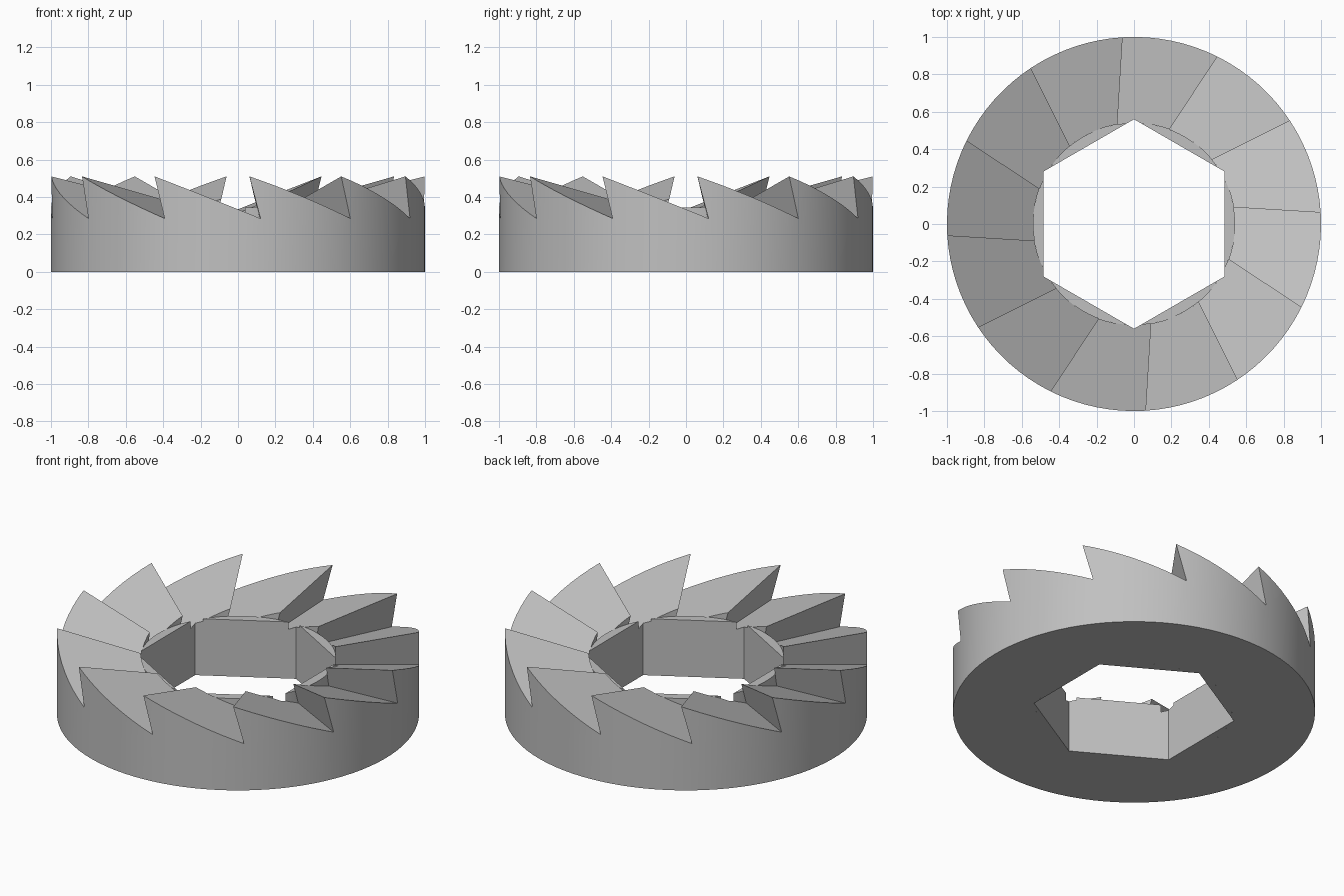
import bpy, bmesh, math
from mathutils import Vector, Matrix
from mathutils.geometry import intersect_line_sphere_2d, normal

if "Cube" in bpy.data.objects:
    bpy.data.objects.remove(bpy.data.objects["Cube"])

TEETH, STEPS = 12, 8
PITCH = 2 * math.pi / TEETH
R_OUT, R_IN, RIM_TOP, HEX_R = 1.0, 0.54, 0.345, 0.56

steel = bpy.data.materials.new("grey_steel")
steel.use_nodes = True
steel.diffuse_color = (0.53, 0.53, 0.53, 1)
steel.node_tree.nodes["Principled BSDF"].inputs["Base Color"].default_value = (0.53, 0.53, 0.53, 1)


def make_object(name, bm):
    bmesh.ops.remove_doubles(bm, verts=bm.verts, dist=0.0001)
    bmesh.ops.recalc_face_normals(bm, faces=bm.faces)
    mesh = bpy.data.meshes.new(name)
    bm.to_mesh(mesh)
    bm.free()
    mesh.materials.append(steel)
    obj = bpy.data.objects.new(name, mesh)
    bpy.context.collection.objects.link(obj)
    return obj


def prism(name, radius, sides, z0, z1):
    bm = bmesh.new()
    ring = [bm.verts.new((radius * math.sin(i * 2 * math.pi / sides),
                          radius * math.cos(i * 2 * math.pi / sides), z0)) for i in range(sides)]
    base = bm.faces.new(ring)
    top = bmesh.ops.extrude_face_region(bm, geom=[base])["geom"]
    bmesh.ops.translate(bm, vec=(0, 0, z1 - z0), verts=[v for v in top if isinstance(v, bmesh.types.BMVert)])
    if base.is_valid is False or len(bm.faces) < sides + 2:
        bm.faces.new(ring)
    return make_object(name, bm)


def on_circle(radius, angle, z):
    return Vector((radius * math.cos(angle), radius * math.sin(angle), z))


# Key points of one undercut tooth: crest line and the two valley ends
crest_out = on_circle(R_OUT, math.radians(-86.5), 0.51)
crest_in = on_circle(R_IN, math.radians(-80.5), 0.39)
root_out = on_circle(R_OUT, math.radians(-83.1), 0.285)
turn = Matrix.Rotation(PITCH, 3, "Z")
next_root_out = turn @ root_out
back_n = normal(crest_out, crest_in, next_root_out)
steep_n = normal(crest_out, crest_in, root_out)

# The valley line is where the steep face meets the previous tooth's back
valley = (turn.inverted() @ back_n).cross(steep_n)
valley *= -root_out.y / abs(valley.y) * (1 if valley.y > 0 else -1)
hit = intersect_line_sphere_2d(root_out.xy, (root_out + valley).xy, Vector((0, 0)), R_IN, False)
hit = min((h for h in hit if h), key=lambda h: h.y)
t = (hit.y - root_out.y) / valley.y
root_in = root_out + valley * t


def back_height(p):
    d = crest_out - p
    return p.z + d.dot(back_n) / back_n.z


def wall_points(radius, root):
    start = math.atan2(root.y, root.x)
    low = [on_circle(radius, start + PITCH * i / STEPS, 0) for i in range(STEPS + 1)]
    return low, [Vector((p.x, p.y, back_height(p))) for p in low]


# Toothed ring, one sector repeated around the axis
bm = bmesh.new()
low_o, top_o = wall_points(R_OUT, root_out)
low_i, top_i = wall_points(R_IN, root_in)
for k in range(TEETH):
    spin = Matrix.Rotation(k * PITCH, 3, "Z")

    def face(*pts):
        bm.faces.new([bm.verts.new(spin @ p) for p in pts])

    face(crest_out, crest_in, root_in, root_out)
    face(crest_out, *top_o, *reversed(top_i), crest_in)
    for low, top, root, crest in ((low_o, top_o, root_out, crest_out), (low_i, top_i, root_in, crest_in)):
        face(root, top[0], crest)
        for i in range(STEPS):
            extra = [root] if i == 0 else []
            face(low[i], low[i + 1], top[i + 1], top[i], *extra)
    for i in range(STEPS):
        face(low_o[i], low_o[i + 1], low_i[i + 1], low_i[i])
toothed_ring = make_object("toothed_ring", bm)

# Inner collar standing above the valleys
inner_collar = prism("inner_collar", R_IN, TEETH * STEPS, 0, RIM_TOP)

# Hexagonal bore through both parts
bore = prism("hex_bore_cutter", HEX_R, 6, -0.2, 0.8)
bore.hide_render = True
bore.hide_viewport = True
for obj in (toothed_ring, inner_collar):
    cut = obj.modifiers.new("hex_bore", "BOOLEAN")
    cut.operation, cut.solver, cut.object = "DIFFERENCE", "EXACT", bore
    bpy.context.view_layer.objects.active = obj
    bpy.ops.object.select_all(action="DESELECT")
    obj.select_set(True)
    bpy.ops.object.modifier_apply(modifier=cut.name)
    bpy.ops.object.shade_smooth_by_angle(angle=math.radians(20))
bpy.data.objects.remove(bore)
